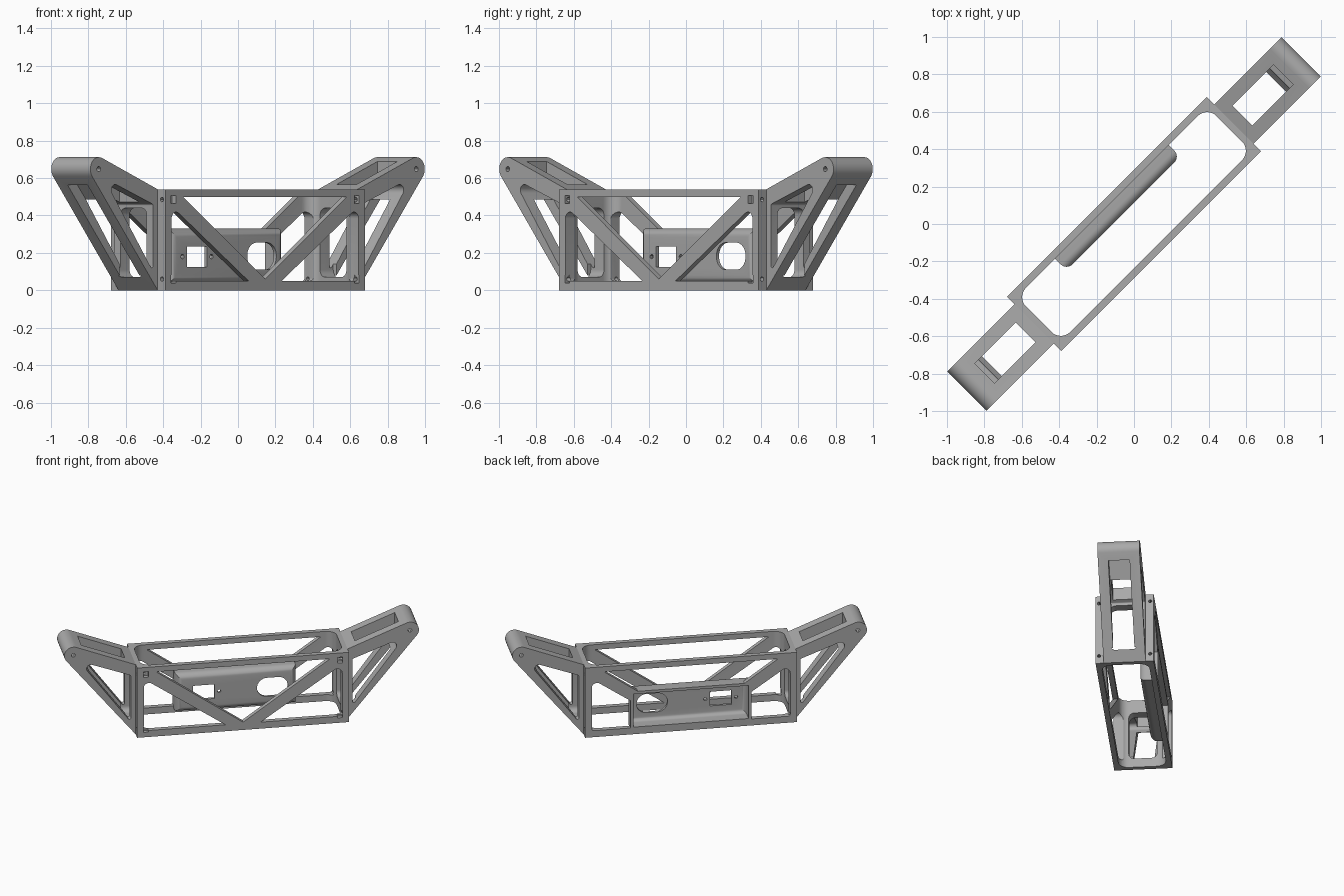
import bpy, bmesh, math
from mathutils import Vector

cube = bpy.data.objects.get("Cube")
if cube:
    bpy.data.objects.remove(cube, do_unlink=True)

grey = bpy.data.materials.new("plain grey")
grey.use_nodes = True
COLOUR = (0.4, 0.4, 0.4, 1)
grey.diffuse_color = COLOUR
grey.node_tree.nodes["Principled BSDF"].inputs["Base Color"].default_value = COLOUR


def fillet(pts, radius, steps=8):
    """Round the corners of a polygon; radius is one value or one per corner."""
    pts = [Vector(p) for p in pts]
    radii = radius if isinstance(radius, (list, tuple)) else [radius] * len(pts)
    out = []
    for i, p in enumerate(pts):
        r = radii[i]
        if not r:
            out.append(p)
            continue
        a = (pts[i - 1] - p).normalized()
        b = (pts[(i + 1) % len(pts)] - p).normalized()
        half = a.angle(b) / 2
        reach = r / math.tan(half)
        centre = p + (a + b).normalized() * (r / math.sin(half))
        start = (p + a * reach - centre).normalized()
        end = (p + b * reach - centre).normalized()
        for k in range(steps + 1):
            out.append(centre + start.slerp(end, k / steps).normalized() * r)
    return out


def rect(x0, x1, y0, y1):
    return [(x0, y0), (x1, y0), (x1, y1), (x0, y1)]


def circle(x, y, r, n=20):
    return [(x + r * math.cos(math.tau * k / n), y + r * math.sin(math.tau * k / n))
            for k in range(n)]


def prism(name, axis, pts, lo, hi, bevel=0):
    """Extrude a polygon along an axis; bevel rounds the edges of the lo cap."""
    def place(p, t):
        return {"x": (t, p[0], p[1]), "y": (p[0], t, p[1]), "z": (p[0], p[1], t)}[axis]
    bm = bmesh.new()
    low = [bm.verts.new(place(p, lo)) for p in pts]
    high = [bm.verts.new(place(p, hi)) for p in pts]
    cap = bm.faces.new(low)
    bm.faces.new(high[::-1])
    for i in range(len(pts)):
        j = (i + 1) % len(pts)
        bm.faces.new((low[i], high[i], high[j], low[j]))
    bmesh.ops.recalc_face_normals(bm, faces=bm.faces)
    if bevel:
        bmesh.ops.bevel(bm, geom=list(cap.edges), offset=bevel, segments=6,
                        profile=0.5, affect='EDGES')
    mesh = bpy.data.meshes.new(name)
    bm.to_mesh(mesh)
    bm.free()
    obj = bpy.data.objects.new(name, mesh)
    bpy.context.collection.objects.link(obj)
    return obj


def carve(obj, cutters):
    """Subtract the cutters and discard them."""
    for c in cutters:
        m = obj.modifiers.new("cut", 'BOOLEAN')
        m.operation, m.solver, m.object = 'DIFFERENCE', 'EXACT', c
    bpy.context.view_layer.update()
    deps = bpy.context.evaluated_depsgraph_get()
    mesh = bpy.data.meshes.new_from_object(obj.evaluated_get(deps))
    obj.modifiers.clear()
    obj.data = mesh
    for c in cutters:
        bpy.data.objects.remove(c, do_unlink=True)


def finish(obj, turn):
    obj.data.materials.clear()
    obj.data.materials.append(grey)
    obj.rotation_euler.z = math.radians(turn)
    bpy.ops.object.select_all(action='DESELECT')
    obj.select_set(True)
    bpy.context.view_layer.objects.active = obj
    bpy.ops.object.shade_smooth_by_angle(angle=math.radians(30))


# Centre frame: open box with triangulated sides
L, W, H = 0.755, 0.205, 0.54
PANEL = rect(-.43, .43, .035, .33)
frame = prism("centre_frame", "z", rect(-L, L, -W, W), 0, H)
cuts = [prism("cavity", "z", fillet(rect(-.72, .72, -.167, .167), .07), -.1, .7),
        prism("side_top", "y", [(-.62, .5), (0, .06), (.62, .5)], -.3, .3),
        prism("end_opening", "x", fillet(rect(-.1, .1, .07, .44), .04), -1, 1),
        prism("panel_room", "y", PANEL, .1, .3)]
for s in (-1, 1):
    corner = [(s * .707, .05), (s * .707, .45), (s * .125, .05)]
    cuts.append(prism("side_low", "y", fillet(corner, [.015, .035, 0]), -.3, .3))
    for z in (.06, .485):
        # nut pockets on the front, screw holes through the ends
        u = s * .692
        cuts.append(prism("pocket", "y", rect(u - .018, u + .018, z - .022, z + .022), -.3, -.175))
        for v in (-.18, .18):
            cuts.append(prism("screw", "x", circle(v, z, .012, 12), *sorted((s * .69, s * .8))))
carve(frame, cuts)
finish(frame, 45)

# Control panel: shallow tray opening to the back
panel = prism("control_panel", "y", PANEL, .08, W, bevel=.045)
cuts = [prism("tray", "y", rect(-.41, .41, .055, .31), .1, .3, bevel=.03),
        prism("square_window", "y", rect(-.305, -.155, .125, .235), 0, .3),
        prism("slot_window", "y", fillet(rect(.15, .37, .11, .255), .07), 0, .3)]
for u in (-.34, -.12):
    cuts.append(prism("panel_screw", "y", circle(u, .18, .012, 12), 0, .3))
carve(panel, cuts)
finish(panel, 45)

# End arms: sloping triangular brackets with a rounded tip
tip, r = Vector((1.2, .648)), .064
arc = [tip + r * Vector((math.cos(a), math.sin(a)))
       for a in (math.radians(-38 + 150 * k / 14) for k in range(15))]
for name, turn in (("left_arm", 45), ("right_arm", 225)):
    arm = prism(name, "y", [(L, 0)] + arc + [(L, H)], -.148, .148)
    carve(arm, [
        prism("side_hole", "y", fillet([(.79, .10), (1.16, .60), (.79, .46)], [.01, .03, .01]), -.3, .3),
        prism("top_window", "y", [(.82, .45), (1.13, .56), (1.13, .8), (.82, .8)], -.075, .075),
        prism("low_window", "y", [(.85, .04), (1.25, .53), (1.17, .60), (.765, .11)], -.075, .075),
        prism("end_opening", "x", fillet(rect(-.1, .1, .07, .44), .04), .7, .82),
        prism("tip_hole", "y", circle(*tip, .014, 12), -.3, .3)])
    finish(arm, turn)
